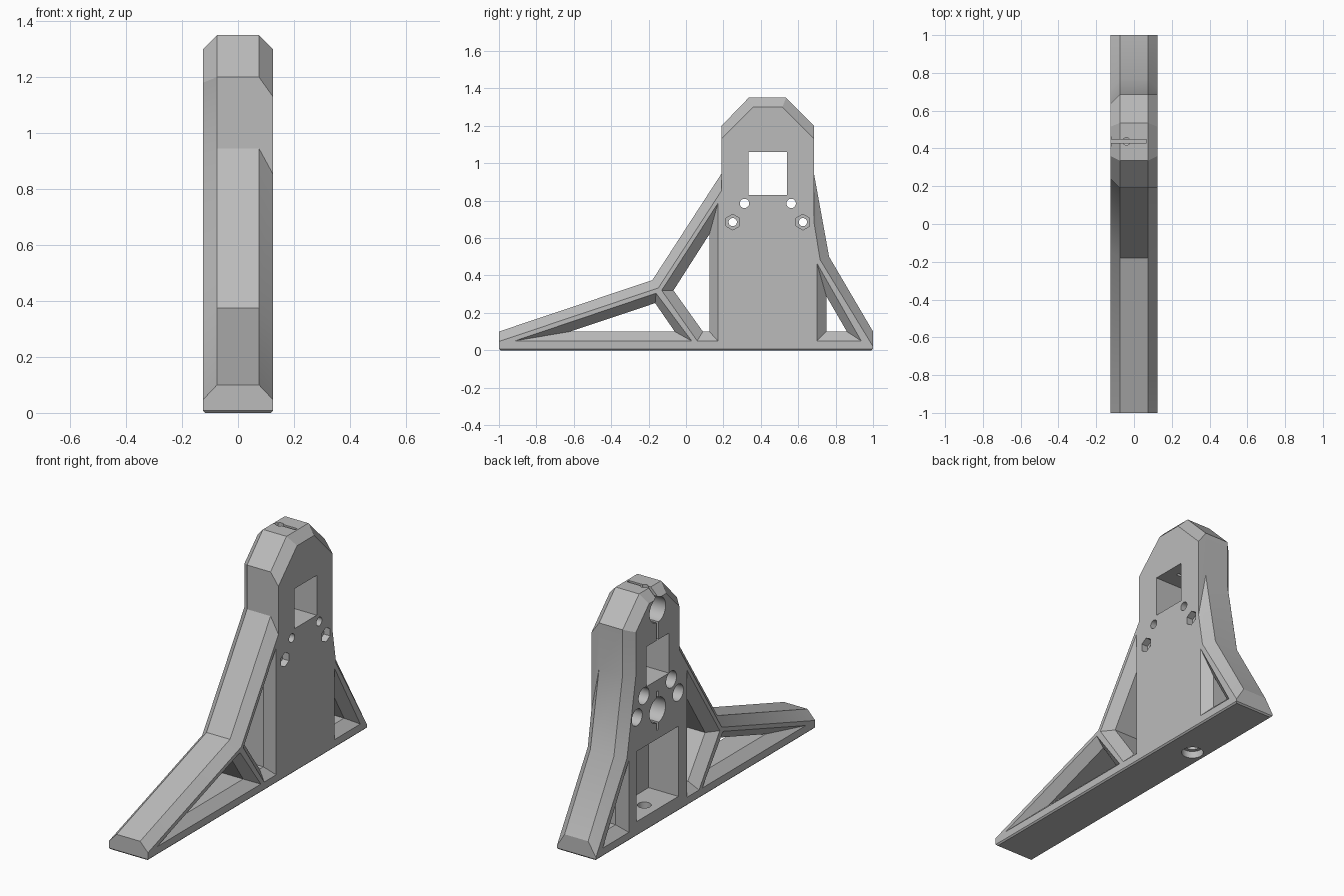
import bpy, bmesh, math
from mathutils import Matrix

if "Cube" in bpy.data.objects:
    bpy.data.objects.remove(bpy.data.objects["Cube"], do_unlink=True)

grey = bpy.data.materials.new("plain_grey")
grey.use_nodes = True
grey.diffuse_color = (0.5, 0.5, 0.5, 1)
grey.node_tree.nodes["Principled BSDF"].inputs["Base Color"].default_value = (0.5, 0.5, 0.5, 1)

HALF, FLAT, DEEP = 0.125, 0.075, 0.065
MID_Y = 0.4375


def make_object(name, bm):
    bmesh.ops.recalc_face_normals(bm, faces=bm.faces)
    mesh = bpy.data.meshes.new(name)
    bm.to_mesh(mesh)
    bm.free()
    obj = bpy.data.objects.new(name, mesh)
    bpy.context.collection.objects.link(obj)
    mesh.materials.append(grey)
    return obj


def loft(sections):
    """Skin a row of side profiles, each given as (x, [(y, z), ...])."""
    bm = bmesh.new()
    rings = [[bm.verts.new((x, y, z)) for y, z in pts] for x, pts in sections]
    n = len(rings[0])
    for a, b in zip(rings, rings[1:]):
        for i in range(n):
            j = (i + 1) % n
            bm.faces.new((a[i], a[j], b[j], b[i]))
    bm.faces.new(rings[0])
    bm.faces.new(rings[-1])
    return bm


def side_profile(front, back, low_f, high_f, low_b, high_b):
    """Chamfered side outline; the tower edges are the varying part."""
    return [(-1, 0), (-1, 0.047), (-0.148, 0.333), (front, low_f), (front, high_f),
            (0.36, 1.3), (0.515, 1.3), (back, high_b), (back, low_b),
            (0.717, 0.484), (1, 0.02), (1, 0)]


# Bracket body: full outline in the middle, chamfered on both sides
outline = [(-1, 0), (-1, 0.1), (-0.18, 0.375), (0.19, 0.945), (0.19, 1.2),
           (0.335, 1.35), (0.535, 1.35), (0.685, 1.2), (0.685, 0.94),
           (0.765, 0.5), (1, 0.1), (1, 0)]
left_side = side_profile(0.19, 0.685, 0.853, 1.13, 0.68, 1.13)
right_side = side_profile(0.24, 0.635, 0.93, 1.18, 0.934, 1.18)
bm = loft([(-HALF, right_side), (-FLAT, outline), (FLAT, outline), (HALF, left_side)])
base_edges = [e for e in bm.edges if all(v.co.z < 0.001 for v in e.verts)
              and len({f.normal.to_tuple(1) for f in e.link_faces}) >= 1
              and not all(all(v.co.z < 0.001 for v in f.verts) for f in e.link_faces)]
bmesh.ops.recalc_face_normals(bm, faces=bm.faces)
bmesh.ops.bevel(bm, geom=base_edges, offset=0.008, segments=1, affect='EDGES')
body = make_object("support_bracket", bm)


def cut(bm):
    tool = make_object("cutter", bm)
    tool.hide_render = True
    mod = body.modifiers.new("cut", 'BOOLEAN')
    mod.operation, mod.solver, mod.object = 'DIFFERENCE', 'EXACT', tool
    bpy.context.view_layer.objects.active = body
    bpy.ops.object.modifier_apply(modifier=mod.name)
    bpy.data.objects.remove(tool, do_unlink=True)


def cut_box(x, y, z):
    bm = bmesh.new()
    bmesh.ops.create_cube(bm, size=1)
    for v in bm.verts:
        v.co = [lo + (c + 0.5) * (hi - lo) for c, (lo, hi) in zip(v.co, (x, y, z))]
    cut(bm)


def cut_round(radius, lo, hi, a, b, axis='X', sides=32):
    """Round hole from lo to hi; a, b are the other two coordinates."""
    bm = bmesh.new()
    bmesh.ops.create_cone(bm, cap_ends=True, segments=sides, radius1=radius,
                          radius2=radius, depth=hi - lo)
    mid = (lo + hi) / 2
    if axis == 'X':
        if sides == 6:
            bmesh.ops.rotate(bm, verts=bm.verts, matrix=Matrix.Rotation(math.pi / 6, 3, 'Z'))
        place = Matrix.Translation((mid, a, b)) @ Matrix.Rotation(math.pi / 2, 4, 'Y')
    else:
        place = Matrix.Translation((a, b, mid))
    bmesh.ops.transform(bm, matrix=place, verts=bm.verts)
    cut(bm)


# Flared openings between the struts: (wide outline, narrow outline)
openings = [
    ([(-0.915, 0.05), (-0.16, 0.305), (0.03, 0.05)],
     [(-0.62, 0.1), (-0.165, 0.252), (-0.06, 0.1)]),
    ([(0.06, 0.05), (-0.13, 0.32), (0.17, 0.785), (0.17, 0.05)],
     [(0.09, 0.1), (-0.067, 0.32), (0.125, 0.62), (0.125, 0.1)]),
    ([(0.7, 0.05), (0.7, 0.465), (0.937, 0.05)],
     [(0.75, 0.1), (0.75, 0.29), (0.86, 0.1)]),
]
for wide, narrow in openings:
    cut(loft([(-HALF - 0.02, wide), (-HALF, wide), (-FLAT, narrow),
              (FLAT, narrow), (HALF, wide), (HALF + 0.02, wide)]))

# Square window and lower pocket
cut_box((-0.2, 0.2), (0.335, 0.54), (0.83, 1.06))
cut_box((-0.2, DEEP), (0.248, 0.63), (0.085, 0.49))

# Bearing seats with clamping slots
cut_box((-0.2, DEEP), (MID_Y - 0.009, MID_Y + 0.009), (1.0, 1.4))
cut_box((-0.2, DEEP), (MID_Y - 0.009, MID_Y + 0.009), (0.54, 0.765))
for height in (1.234, 0.655):
    cut_round(0.073, -0.2, DEEP, MID_Y, height)

# Bolt holes with round counterbores, the outer pair with hexagonal nut seats
for spread, height, radius, nut in ((0.125, 0.785, 0.025, False), (0.1875, 0.685, 0.022, True)):
    for side in (-1, 1):
        y = MID_Y + side * spread
        cut_round(radius, -0.2, 0.2, y, height)
        cut_round(0.048, -0.2, 0.03, y, height)
        if nut:
            cut_round(0.042, 0.085, 0.2, y, height, sides=6)

# Vertical screw holes in the top and the foot
cut_round(0.02, 1.2, 1.4, -0.04, MID_Y, 'Z')
cut_round(0.037, -0.1, 0.2, -0.04, MID_Y, 'Z')
cut_round(0.058, -0.1, 0.04, -0.04, MID_Y, 'Z')

# Shading
bpy.ops.object.select_all(action='DESELECT')
body.select_set(True)
bpy.context.view_layer.objects.active = body
bpy.ops.object.shade_smooth_by_angle(angle=math.radians(30))
